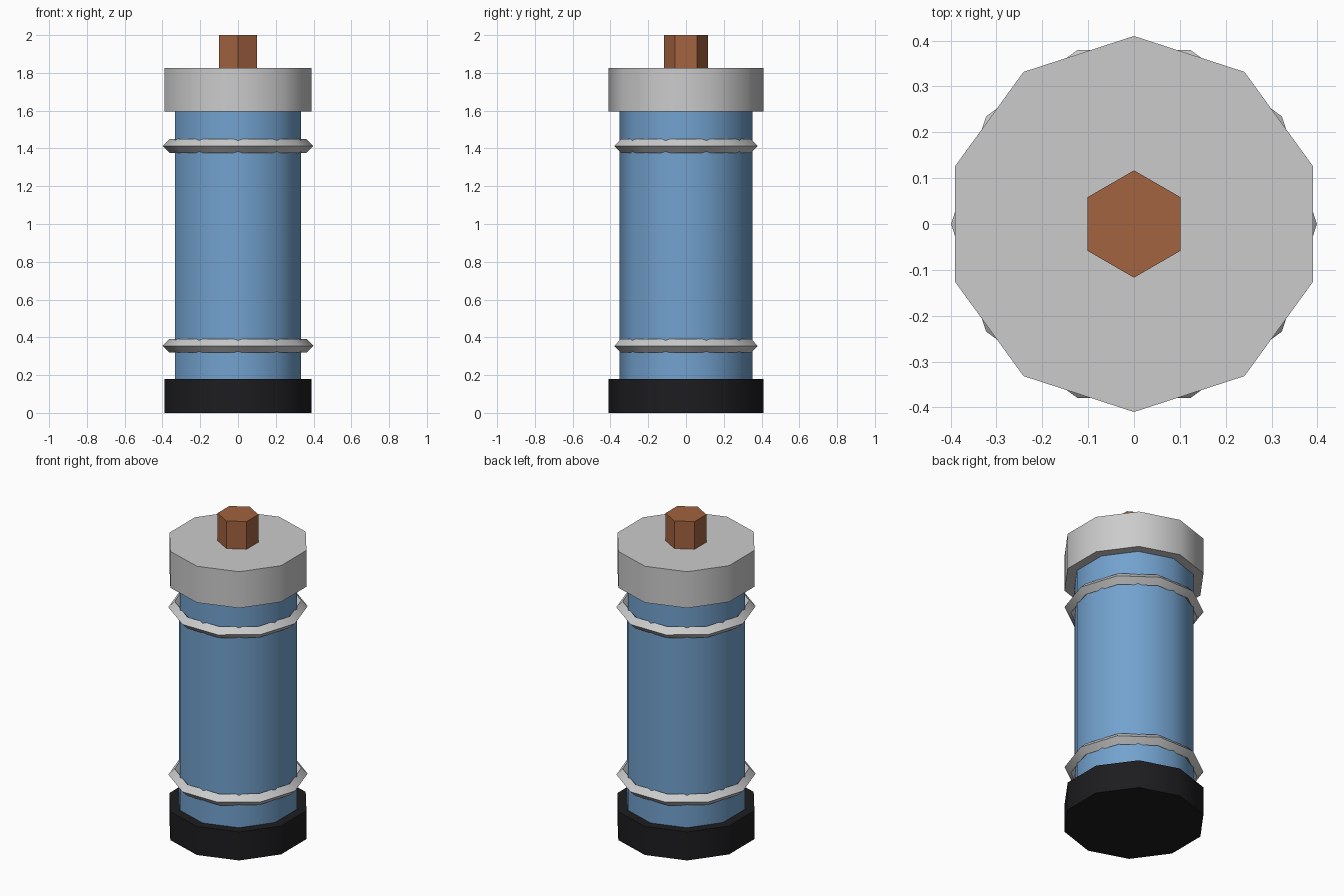
import bpy
import math

if "Cube" in bpy.data.objects:
    bpy.data.objects.remove(bpy.data.objects["Cube"])


def material(name, rgb):
    mat = bpy.data.materials.new(name)
    mat.diffuse_color = (*rgb, 1)
    mat.use_nodes = True
    mat.node_tree.nodes["Principled BSDF"].inputs["Base Color"].default_value = mat.diffuse_color
    return mat


def finish(name, mat=None):
    obj = bpy.context.object
    obj.name = name
    if mat:
        obj.data.materials.append(mat)
    bpy.ops.object.shade_smooth_by_angle(angle=math.radians(40))
    return obj


def prism(name, sides, radius, z0, z1, mat=None):
    bpy.ops.mesh.primitive_cylinder_add(
        vertices=sides, radius=radius, depth=z1 - z0, location=(0, 0, (z0 + z1) / 2))
    return finish(name, mat)


blue = material("blue", (0.17, 0.36, 0.62))
black = material("black", (0.012, 0.012, 0.014))
copper = material("copper", (0.36, 0.125, 0.05))

# Stacked canister parts
prism("base", 10, 0.41, 0.0, 0.18, black)
prism("body", 10, 0.352, 0.18, 1.595, blue)
prism("cap", 10, 0.41, 1.595, 1.825)
prism("terminal", 6, 0.117, 1.825, 2.0, copper)

# Diamond-section rings, offset half a facet from the body
for name, z in (("lower_ring", 0.355), ("upper_ring", 1.413)):
    bpy.ops.mesh.primitive_torus_add(
        major_segments=10, minor_segments=4,
        major_radius=0.363, minor_radius=0.036, location=(0, 0, z))
    finish(name)
